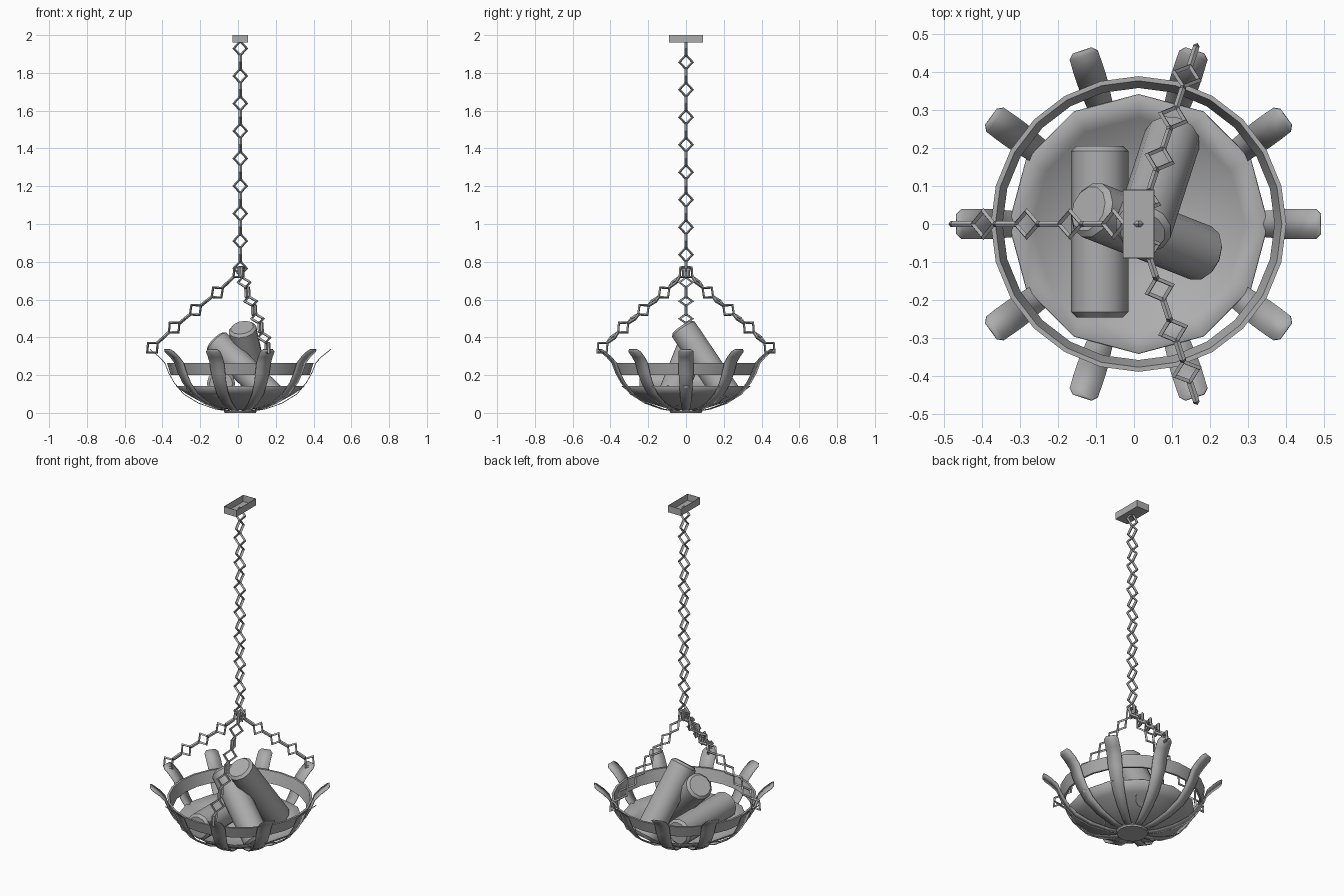
import bpy, bmesh, math
from mathutils import Vector, Matrix

if "Cube" in bpy.data.objects:
    bpy.data.objects.remove(bpy.data.objects["Cube"], do_unlink=True)

GREY = (0.42, 0.42, 0.42, 1.0)
grey = bpy.data.materials.new("plain grey")
grey.use_nodes = True
grey.diffuse_color = GREY
grey.node_tree.nodes["Principled BSDF"].inputs["Base Color"].default_value = GREY

AXIS = Vector((0.012, 0, 0))   # centre line of chain and basket


def finish(name, bm, smooth=None, thickness=0, offset=0):
    bmesh.ops.recalc_face_normals(bm, faces=bm.faces)
    mesh = bpy.data.meshes.new(name)
    bm.to_mesh(mesh)
    bm.free()
    mesh.materials.append(grey)
    obj = bpy.data.objects.new(name, mesh)
    bpy.context.collection.objects.link(obj)
    if thickness:
        mod = obj.modifiers.new("thickness", "SOLIDIFY")
        mod.thickness, mod.offset = thickness, offset
    if smooth:
        bpy.ops.object.select_all(action="DESELECT")
        obj.select_set(True)
        bpy.context.view_layer.objects.active = obj
        bpy.ops.object.shade_smooth_by_angle(angle=math.radians(smooth))
    return obj


def loft(bm, rows, closed=False):
    """Bridge rows of points with quads."""
    rows = [[bm.verts.new(p) for p in row] for row in rows]
    for a, b in zip(rows, rows[1:]):
        n = len(a)
        for i in range(n if closed else n - 1):
            j = (i + 1) % n
            bm.faces.new((a[i], a[j], b[j], b[i]))
    return rows


def polar(r, z, angle):
    return AXIS + Vector((r * math.cos(angle), r * math.sin(angle), z))


def lathe(name, profile, sides, cap=False, **kw):
    bm = bmesh.new()
    rows = loft(bm, [[polar(r, z, math.tau * i / sides) for i in range(sides)]
                     for r, z in profile], closed=True)
    if cap:
        bm.faces.new(rows[0])
    return finish(name, bm, **kw)


def add_link(bm, centre, along, normal):
    """Diamond link: a four-sided ring with a square section."""
    side = normal.cross(along)
    rings = []
    for i in range(4):
        a = i * math.pi / 2
        ring = []
        for k in range(4):
            b = k * math.pi / 2
            r = 0.037 + 0.0085 * math.cos(b)
            ring.append(bm.verts.new(centre + along * (1.03 * r * math.cos(a))
                        + side * (0.92 * r * math.sin(a)) + normal * (0.0085 * math.sin(b))))
        rings.append(ring)
    for i in range(4):
        p, q = rings[i], rings[(i + 1) % 4]
        for k in range(4):
            m = (k + 1) % 4
            bm.faces.new((p[k], p[m], q[m], q[k]))


# Ceiling mount: shallow tray open at the top
bm = bmesh.new()
bmesh.ops.create_cube(bm, size=1, matrix=Matrix.Translation(AXIS + Vector((0, 0, 1.98)))
                      @ Matrix.Diagonal((0.083, 0.18, 0.04, 1)))
bmesh.ops.delete(bm, geom=[f for f in bm.faces if f.normal.z > 0.5], context="FACES_ONLY")
finish("ceiling_mount", bm, thickness=0.003, offset=-1)

# Main chain, links turned a quarter each time
bm = bmesh.new()
for i in range(17):
    turn = Vector((1, 0, 0)) if i % 2 else Vector((0, 1, 0))
    add_link(bm, AXIS + Vector((0, 0, 1.93 - 0.0728 * i)), Vector((0, 0, 1)), turn)
finish("main_chain", bm)

# Three slanted chains down to the basket
path = [Vector(p) for p in ((0.008, 0.745), (0.122, 0.637), (0.237, 0.545),
                            (0.35, 0.452), (0.465, 0.345))]
for n, angle in enumerate((72, 180, 288)):
    out = Vector((math.cos(math.radians(angle)), math.sin(math.radians(angle)), 0))
    across = out.cross(Vector((0, 0, 1)))
    bm = bmesh.new()
    for i in range(9):
        k = min(i // 2, 3)
        p = path[k].lerp(path[k + 1], (i - 2 * k) / 2)
        d = (path[k + 1] - path[k]).normalized()
        along = out * d.x + Vector((0, 0, d.y))
        add_link(bm, AXIS + out * p.x + Vector((0, 0, p.y)), along,
                 across.cross(along) if i % 2 else across)
    finish(f"basket_chain_{n + 1}", bm)

# Basket: dish, hub and hoop
lathe("dish", [(0.004, 0.015), (0.1, 0.025), (0.2, 0.056), (0.28, 0.1), (0.34, 0.142)], 12,
      cap=True, smooth=40, thickness=0.004, offset=0)
lathe("bottom_hub", [(0.082, 0), (0.087, 0.008), (0.082, 0.018)], 16, cap=True, smooth=30)
lathe("hoop", [(0.368, 0.2), (0.388, 0.265), (0.376, 0.265), (0.357, 0.2), (0.368, 0.2)], 24,
      smooth=30)

# Ten curved ribs: radius, height, half width
rib = [(0.04, 0.006, 0.014), (0.13, 0.02, 0.021), (0.22, 0.051, 0.027), (0.30, 0.1, 0.032),
       (0.35, 0.16, 0.036), (0.378, 0.21, 0.039), (0.4, 0.265, 0.04), (0.43, 0.297, 0.04),
       (0.465, 0.325, 0.039), (0.478, 0.336, 0.026)]
for n in range(10):
    a = math.tau * n / 10
    tangent = Vector((-math.sin(a), math.cos(a), 0))
    bm = bmesh.new()
    loft(bm, [[polar(r, z, a) + tangent * w * s for s in (-1, 1)] for r, z, w in rib])
    finish(f"rib_{n + 1}", bm, smooth=50, thickness=0.004)


# Logs with chamfered ends
def log(name, start, end, radius=0.075, sides=12, chamfer=0.014):
    start, end = Vector(start), Vector(end)
    d = end - start
    turn = d.to_track_quat("Z", "Y")
    bm = bmesh.new()
    rows = loft(bm, [[start + turn @ Vector((r * math.cos(math.tau * i / sides),
                                             r * math.sin(math.tau * i / sides), h))
                      for i in range(sides)]
                     for r, h in ((radius - chamfer, 0), (radius, chamfer),
                                  (radius, d.length - chamfer), (radius - chamfer, d.length))],
                closed=True)
    bm.faces.new(rows[0])
    bm.faces.new(rows[-1])
    finish(name, bm, smooth=35)


log("lying_log", (-0.09, -0.245, 0.155), (-0.09, 0.205, 0.155))
log("tall_log", (0.022, -0.02, 0.452), (0.102, 0.228, 0.085))
log("leaning_log", (-0.12, 0.04, 0.38), (0.186, -0.08, 0.08))
